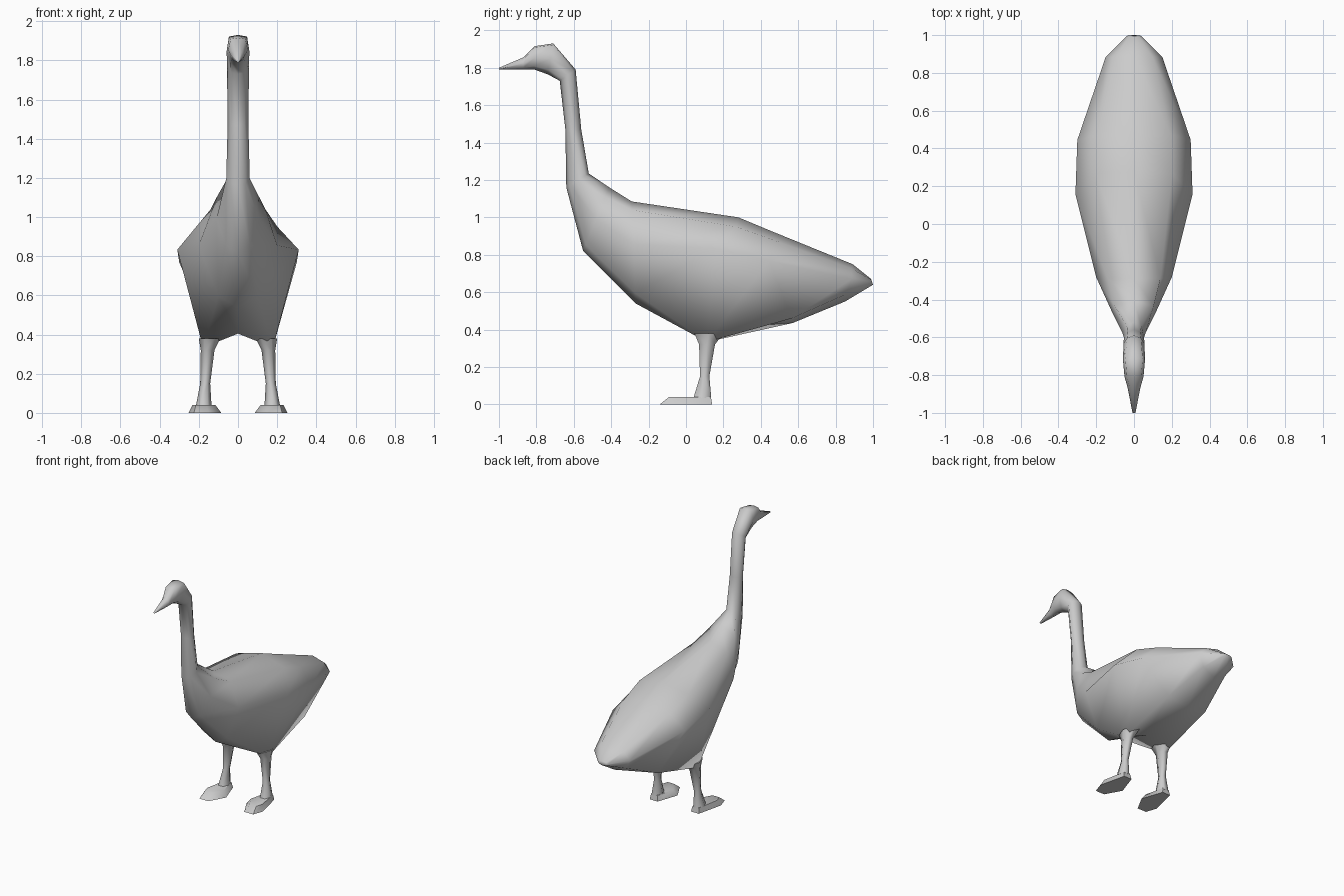
import bpy, bmesh
from mathutils import Vector

if "Cube" in bpy.data.objects:
    bpy.data.objects.remove(bpy.data.objects["Cube"])


def loft(name, rings, angle=0.9):
    """Skin a list of equal-length point rings and close both ends."""
    bm = bmesh.new()
    loops = [[bm.verts.new(p) for p in ring] for ring in rings]
    n = len(loops[0])
    for a, b in zip(loops, loops[1:]):
        for i in range(n):
            j = (i + 1) % n
            bm.faces.new((a[i], a[j], b[j], b[i]))
    bm.faces.new(loops[0])
    bm.faces.new(loops[-1])
    bmesh.ops.recalc_face_normals(bm, faces=bm.faces)
    mesh = bpy.data.meshes.new(name)
    bm.to_mesh(mesh)
    bm.free()
    ob = bpy.data.objects.new(name, mesh)
    bpy.context.collection.objects.link(ob)
    bpy.ops.object.select_all(action='DESELECT')
    ob.select_set(True)
    bpy.context.view_layer.objects.active = ob
    bpy.ops.object.shade_smooth_by_angle(angle=angle)
    return ob


def section(top, bottom, w, s=0.5, low_t=0.15, low_w=0.65, up_w=0.65, up=0.7,
            shift=0):
    """Eight-point cross-section; the widest point is shifted along y."""
    t, b = Vector((0, *top)), Vector((0, *bottom))
    side = [(w * up_w, s + (1 - s) * up, 0), (w, s, shift),
            (w * low_w, low_t, 0)]
    right = [b + (t - b) * k + Vector((x, dy, 0)) for x, k, dy in side]
    left = [Vector((-p.x, p.y, p.z)) for p in reversed(right)]
    return [t] + right + [b] + left


def hexagon(x0, x1, y0, y1, z, blunt=0.5):
    """Six-sided ring, pointed ends blunted across x."""
    c, h, m = (x0 + x1) / 2, (x1 - x0) / 2, (y0 + y1) / 2
    return [(c - h * blunt, y0, z), (c + h * blunt, y0, z), (x1, m, z),
            (c + h * blunt, y1, z), (c - h * blunt, y1, z), (x0, m, z)]


# Tail, body, neck, head and beak as one skin; the belly corners drop to the legs
loft("body_neck_and_head", [
    section((0.99, 0.67), (1.0, 0.64), 0.04),
    section((0.89, 0.75), (0.85, 0.55), 0.15, 0.6, 0.2, shift=0.01),
    section((0.46, 0.925), (0.57, 0.435), 0.30, 0.68, 0.05, 0.55, shift=-0.05),
    section((0.28, 1.00), (0.13, 0.405), 0.31, 0.72, -0.12, 0.575, shift=-0.08),
    section((-0.29, 1.085), (-0.27, 0.54), 0.20, 0.58, 0.10, 0.5, 0.7, 0.8),
    section((-0.41, 1.16), (-0.55, 0.82), 0.11, 0.5, 0.1, 0.55, 0.95),
    section((-0.52, 1.235), (-0.64, 1.16), 0.06),
    section((-0.56, 1.47), (-0.645, 1.47), 0.053),
    section((-0.59, 1.79), (-0.675, 1.73), 0.056),
    section((-0.71, 1.93), (-0.74, 1.765), 0.058, 0.5, 0.15, 0.65, 0.8, 0.9),
    section((-0.81, 1.915), (-0.81, 1.79), 0.05, 0.5, 0.15, 0.65, 0.75, 0.9),
    section((-0.87, 1.855), (-0.87, 1.79), 0.033),
    section((-1.0, 1.80), (-1.0, 1.79), 0.008),
], 1.4)

# Legs and webbed feet, mirrored to the other side
leg = loft("leg", [
    hexagon(0.09, 0.2, 0.045, 0.2, 0.38),
    hexagon(0.12, 0.19, 0.07, 0.155, 0.32),
    hexagon(0.142, 0.193, 0.075, 0.125, 0.15),
    hexagon(0.135, 0.215, 0.04, 0.135, 0.035),
], 1.4)
foot = loft("foot", [
    [(0.15, -0.14, 0), (0.225, -0.14, 0), (0.252, -0.06, 0),
     (0.205, 0.14, 0), (0.14, 0.14, 0), (0.085, -0.02, 0)],
    [(0.16, -0.09, 0.04), (0.215, -0.09, 0.04), (0.232, -0.04, 0.04),
     (0.2, 0.133, 0.04), (0.147, 0.133, 0.04), (0.115, -0.01, 0.04)],
], 0.9)
for ob in (leg, foot):
    mod = ob.modifiers.new("mirror", 'MIRROR')
    mod.use_axis[0] = True
